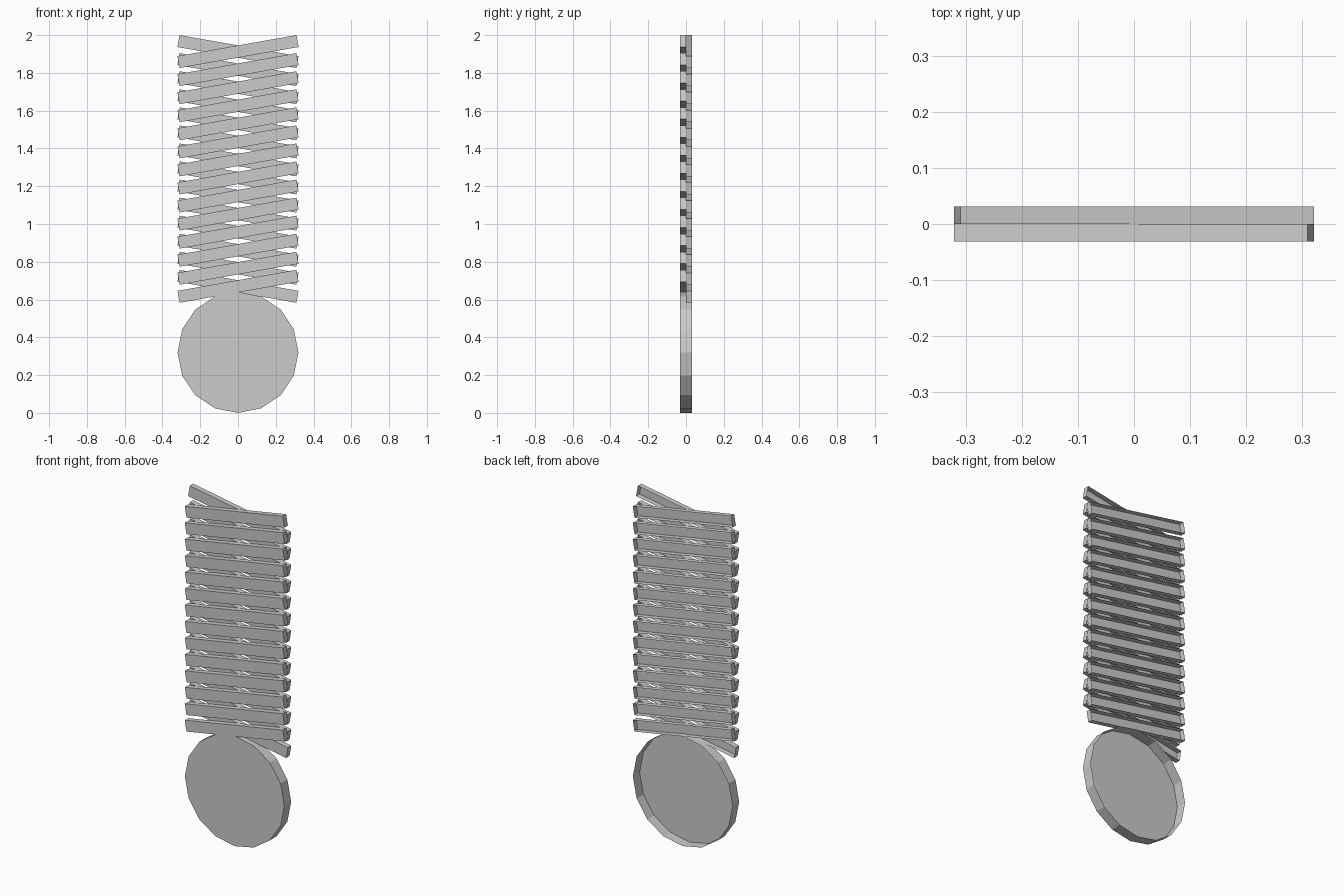
import bpy, bmesh
from math import radians, sin, cos, pi

if "Cube" in bpy.data.objects:
    bpy.data.objects.remove(bpy.data.objects["Cube"])

HALF_T = 0.031           # thickness of one slat layer
LENGTH, WIDTH = 0.64, 0.064
TILT = radians(10)
COUNT = 14
LOW, HIGH = 0.583, 2.0   # bottom and top of the lattice

half_h = (LENGTH * sin(TILT) + WIDTH * cos(TILT)) / 2
step = (HIGH - LOW - 2 * half_h) / (COUNT - 1)


def plate(name, outline, y0, y1, z, angle=0):
    """Flat front face at y0 with side walls to y1; the back stays open."""
    bm = bmesh.new()
    front = [bm.verts.new((x, y0, h)) for x, h in outline]
    back = [bm.verts.new((x, y1, h)) for x, h in outline]
    bm.faces.new(front)
    n = len(outline)
    for i in range(n):
        j = (i + 1) % n
        bm.faces.new((front[j], front[i], back[i], back[j]))
    me = bpy.data.meshes.new(name)
    bm.to_mesh(me)
    bm.free()
    ob = bpy.data.objects.new(name, me)
    ob.location.z = z
    ob.rotation_euler.y = angle
    bpy.context.collection.objects.link(ob)


# Crossed slats: front layer rises to the right, back layer falls to the right
a, b = LENGTH / 2, WIDTH / 2
bar = [(-a, -b), (a, -b), (a, b), (-a, b)]
for i in range(COUNT):
    z = LOW + half_h + i * step
    plate(f"front_slat_{i + 1}", bar, -HALF_T, 0, z, -TILT)
    plate(f"back_slat_{i + 1}", bar, 0, HALF_T, z, TILT)

# Sixteen-sided disc at the bottom
circle = [(0.32 * cos(k * pi / 8), 0.32 * sin(k * pi / 8)) for k in range(16)]
plate("round_base_disc", circle, -HALF_T, HALF_T, 0.32)
